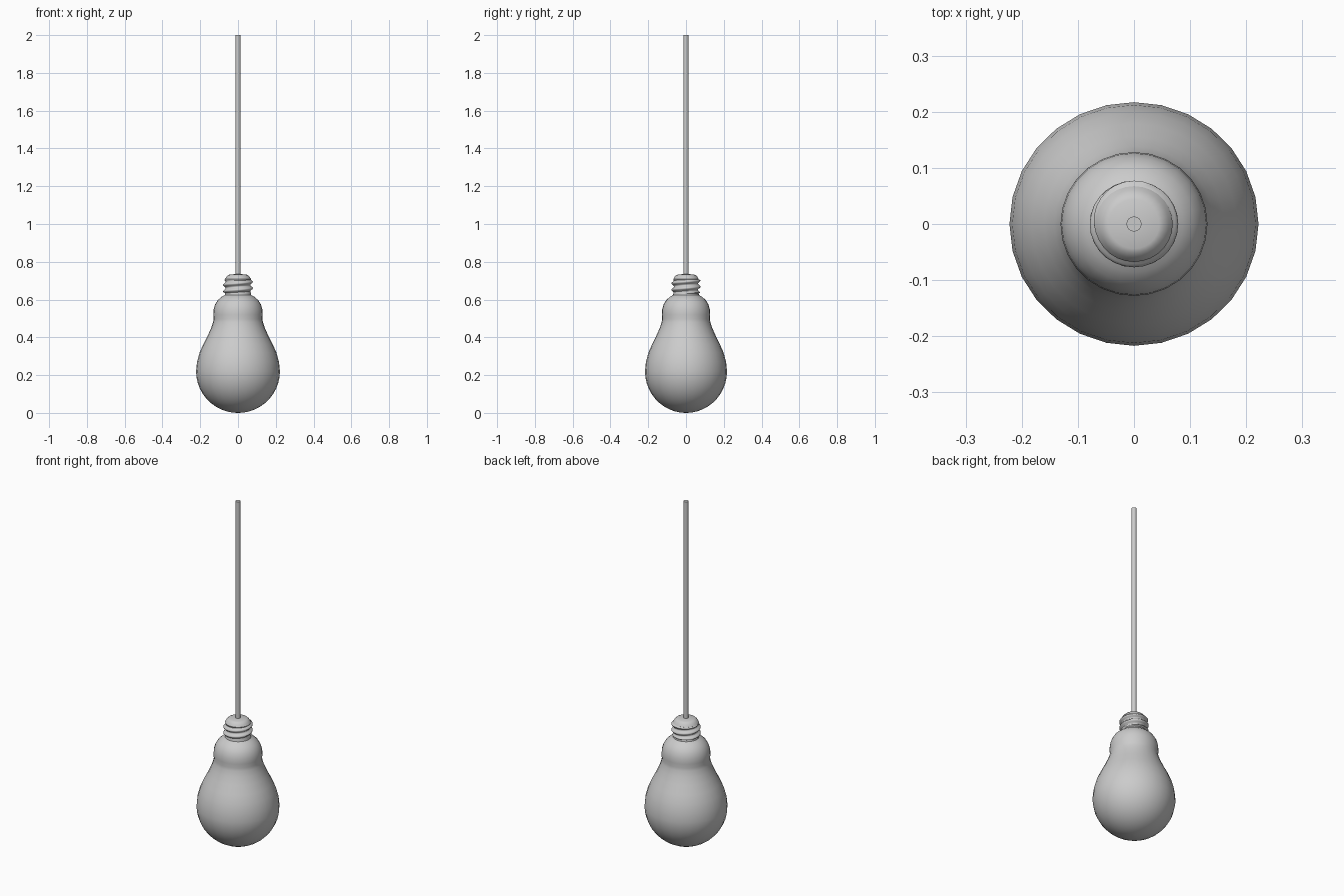
import bpy, bmesh, math

if "Cube" in bpy.data.objects:
    bpy.data.objects.remove(bpy.data.objects["Cube"])

SIDES = 28
Y_SCALE = 0.978


def lathe(name, zs, radius, sides=SIDES, y_scale=1.0, angle=40):
    """Revolve radius(i, angle) around z at heights zs, capping both ends."""
    bm = bmesh.new()
    rings = []
    for i, z in enumerate(zs):
        ring = []
        for s in range(sides):
            a = 2 * math.pi * s / sides
            r = radius(i, a)
            ring.append(bm.verts.new((r * math.cos(a), r * math.sin(a) * y_scale, z)))
        rings.append(ring)
    for lo, hi in zip(rings, rings[1:]):
        for s in range(sides):
            t = (s + 1) % sides
            bm.faces.new((lo[s], lo[t], hi[t], hi[s]))
    bm.faces.new(rings[0][::-1])
    bm.faces.new(rings[-1])
    me = bpy.data.meshes.new(name)
    bm.to_mesh(me)
    bm.free()
    ob = bpy.data.objects.new(name, me)
    bpy.context.collection.objects.link(ob)
    bpy.ops.object.select_all(action='DESELECT')
    ob.select_set(True)
    bpy.context.view_layer.objects.active = ob
    bpy.ops.object.shade_smooth_by_angle(angle=math.radians(angle))
    return ob


# Glass bulb: elliptical bottom, tapering sides, rounded shoulder
bottom = []
for k in range(1, 12):
    t = math.radians(k * 90 / 11)
    bottom.append((0.222 * math.sin(t), 0.22 * (1 - math.cos(t))))
bottom.insert(0, (0.004, 0.0))
upper = [(0.217, 0.27), (0.203, 0.32), (0.183, 0.365), (0.16, 0.41),
         (0.142, 0.45), (0.132, 0.48), (0.129, 0.497), (0.131, 0.52),
         (0.129, 0.548), (0.121, 0.575), (0.107, 0.597), (0.088, 0.614),
         (0.07, 0.624), (0.066, 0.645)]
profile = bottom + upper
lathe("glass_bulb", [p[1] for p in profile], lambda i, a: profile[i][0],
      y_scale=Y_SCALE)

# Screw base: helical thread
Z0, Z1, STEPS, PITCH = 0.63, 0.71, 20, 0.034
thread_z = [Z0 + (Z1 - Z0) * i / STEPS for i in range(STEPS + 1)]


def thread_radius(i, a):
    fade = min(1, i / 2, (STEPS - i) / 2)
    wave = 0.5 + 0.5 * math.cos(2 * math.pi * (thread_z[i] - 0.66) / PITCH - a)
    return 0.065 + 0.014 * wave * fade


lathe("screw_base", thread_z, thread_radius, y_scale=Y_SCALE, angle=60)

# Tapered end cap
cap = [(0.066, 0.70), (0.069, 0.708), (0.062, 0.72), (0.053, 0.729), (0.045, 0.732),
       (0.013, 0.735)]
lathe("end_cap", [p[1] for p in cap], lambda i, a: cap[i][0], y_scale=Y_SCALE)

# Hanging cord
lathe("cord", [0.72, 2.0], lambda i, a: 0.0135, sides=16)
